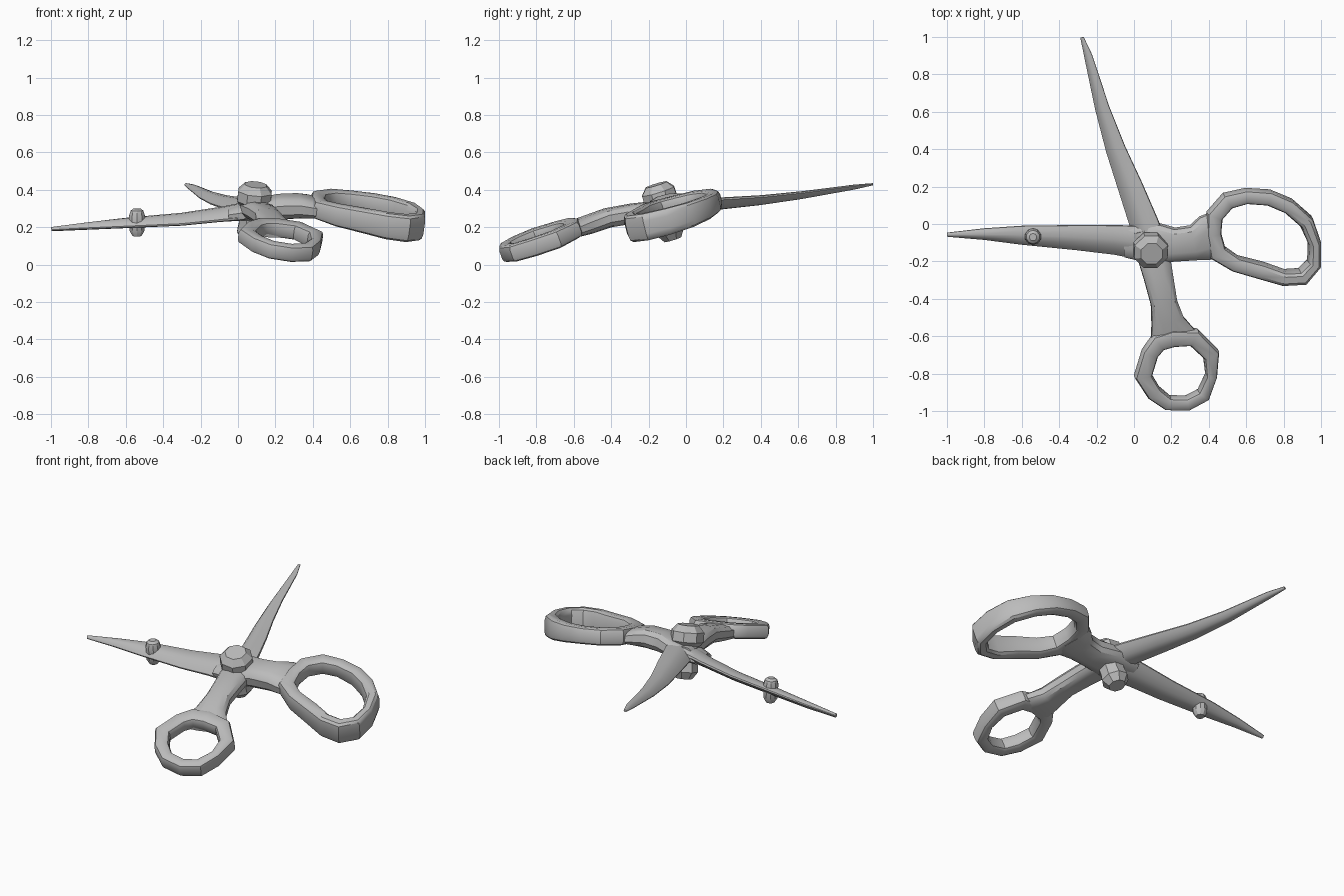
import bpy
import bmesh
import math
from mathutils import Vector

cube = bpy.data.objects.get("Cube")
if cube:
    bpy.data.objects.remove(cube, do_unlink=True)

steel = bpy.data.materials.new("grey_steel")
steel.use_nodes = True
steel.diffuse_color = (0.5, 0.5, 0.5, 1)
steel.node_tree.nodes["Principled BSDF"].inputs["Base Color"].default_value = (0.5, 0.5, 0.5, 1)


def signed_power(value, power):
    return math.copysign(abs(value) ** power, value)


def loft(name, stations, up, exponent, sides=12, closed=False, angle=35):
    """Skin rounded sections (x, y, z, half width, half height) along a path."""
    points = [Vector(s[:3]) for s in stations]
    count = len(points)
    bm = bmesh.new()
    rings = []
    for i, station in enumerate(stations):
        if closed:
            before, after = points[i - 1], points[(i + 1) % count]
        else:
            before, after = points[max(i - 1, 0)], points[min(i + 1, count - 1)]
        tangent = (after - before).normalized()
        side = tangent.cross(Vector(up)).normalized()
        top = side.cross(tangent)
        ring = []
        for k in range(sides):
            a = math.tau * (k + 0.5) / sides
            u = signed_power(math.cos(a), 2 / exponent) * station[3]
            v = signed_power(math.sin(a), 2 / exponent) * station[4]
            ring.append(bm.verts.new(points[i] + side * u + top * v))
        rings.append(ring)
    for i in range(count if closed else count - 1):
        first, second = rings[i], rings[(i + 1) % count]
        for k in range(sides):
            n = (k + 1) % sides
            bm.faces.new((first[k], first[n], second[n], second[k]))
    if not closed:
        bm.faces.new(rings[0])
        bm.faces.new(rings[-1])
    bmesh.ops.recalc_face_normals(bm, faces=bm.faces)
    mesh = bpy.data.meshes.new(name)
    bm.to_mesh(mesh)
    bm.free()
    mesh.materials.append(steel)
    obj = bpy.data.objects.new(name, mesh)
    bpy.context.collection.objects.link(obj)
    bpy.ops.object.select_all(action="DESELECT")
    obj.select_set(True)
    bpy.context.view_layer.objects.active = obj
    bpy.ops.object.shade_smooth_by_angle(angle=math.radians(angle))
    return obj


def finger_loop(name, outline, origin, slope):
    """Closed band lying in a sloping plane; outline is (x, y, half width, half height)."""
    ox, oy, oz = origin
    stations = [(x, y, oz + slope[0] * (x - ox) + slope[1] * (y - oy), w, h)
                for x, y, w, h in outline]
    return loft(name, stations, (-slope[0], -slope[1], 1), 3.5, closed=True)


def turned(name, bottom, top, profile, sides):
    """Round part along an axis; profile is (fraction along axis, radius)."""
    a, b = Vector(bottom), Vector(top)
    stations = [(*a.lerp(b, t), r, r) for t, r in profile]
    return loft(name, stations, (0, 1, 0), 2, sides=sides, angle=30)


# Blades: flattened diamond sections, each leaning to its cutting edge
loft("rear_blade", [
    (-.278, .998, .43, .01, .006), (-.245, .9, .415, .024, .013),
    (-.17, .62, .372, .042, .02), (-.098, .4, .345, .058, .024),
    (-.02, .2, .328, .073, .028), (.055, 0, .315, .085, .035),
    (.1, -.13, .295, .09, .045)], (-.4, 0, 1), 1.5)
loft("side_blade", [
    (-.998, -.057, .19, .012, .012), (-.8, -.054, .207, .034, .02),
    (-.6, -.06, .223, .056, .024), (-.3, -.073, .243, .075, .028),
    (-.1, -.085, .268, .088, .032), (.03, -.1, .285, .1, .042),
    (.1, -.1, .29, .1, .045)], (0, -.42, 1), 1.5)

# Necks joining the blades to the finger loops
loft("front_neck", [
    (.07, -.03, .312, .075, .035), (.1, -.15, .293, .09, .048),
    (.13, -.28, .275, .08, .052), (.16, -.42, .25, .072, .052),
    (.18, -.52, .215, .09, .05), (.205, -.6, .19, .125, .044),
    (.22, -.64, .178, .13, .036)], (.15, -.35, 1), 2.8)
loft("side_neck", [
    (-.05, -.095, .275, .085, .03), (.1, -.1, .295, .115, .052),
    (.22, -.11, .31, .09, .064), (.32, -.1, .315, .095, .062),
    (.39, -.075, .312, .125, .052), (.44, -.055, .305, .125, .04)],
    (.143, -.248, 1), 2.8)

# Finger loops
finger_loop("small_finger_loop", [
    (.21, -.605, .05, .046), (.32, -.605, .048, .046), (.412, -.695, .045, .05),
    (.412, -.81, .03, .05), (.37, -.912, .037, .048), (.285, -.957, .037, .046),
    (.18, -.955, .038, .046), (.105, -.9, .042, .046), (.048, -.81, .048, .044),
    (.085, -.69, .045, .044), (.13, -.63, .05, .045)],
    (.24, -1, .055), (-.15, .35))
finger_loop("large_finger_loop", [
    (.425, -.05, .04, .05), (.43, .045, .045, .05), (.5, .125, .045, .05),
    (.6, .15, .04, .05), (.72, .142, .04, .055), (.825, .098, .04, .062),
    (.92, .015, .04, .068), (.965, -.1, .033, .072), (.963, -.21, .036, .074),
    (.9, -.28, .042, .074), (.8, -.286, .04, .072), (.68, -.248, .044, .066),
    (.54, -.21, .042, .06), (.445, -.15, .05, .052)],
    (.42, -.1, .309), (-.143, .248))

# Pivot screw and the small stud on the side blade
turned("pivot_screw", (.065, -.07, .135), (.095, -.16, .428), [
    (0, .05), (.14, .08), (.28, .074), (.62, .075), (.7, .098),
    (.88, .096), (1, .062)], 8)
turned("blade_stud", (-.54, -.06, .153), (-.54, -.07, .3), [
    (0, .025), (.2, .042), (.75, .044), (.92, .036), (1, .02)], 10)
